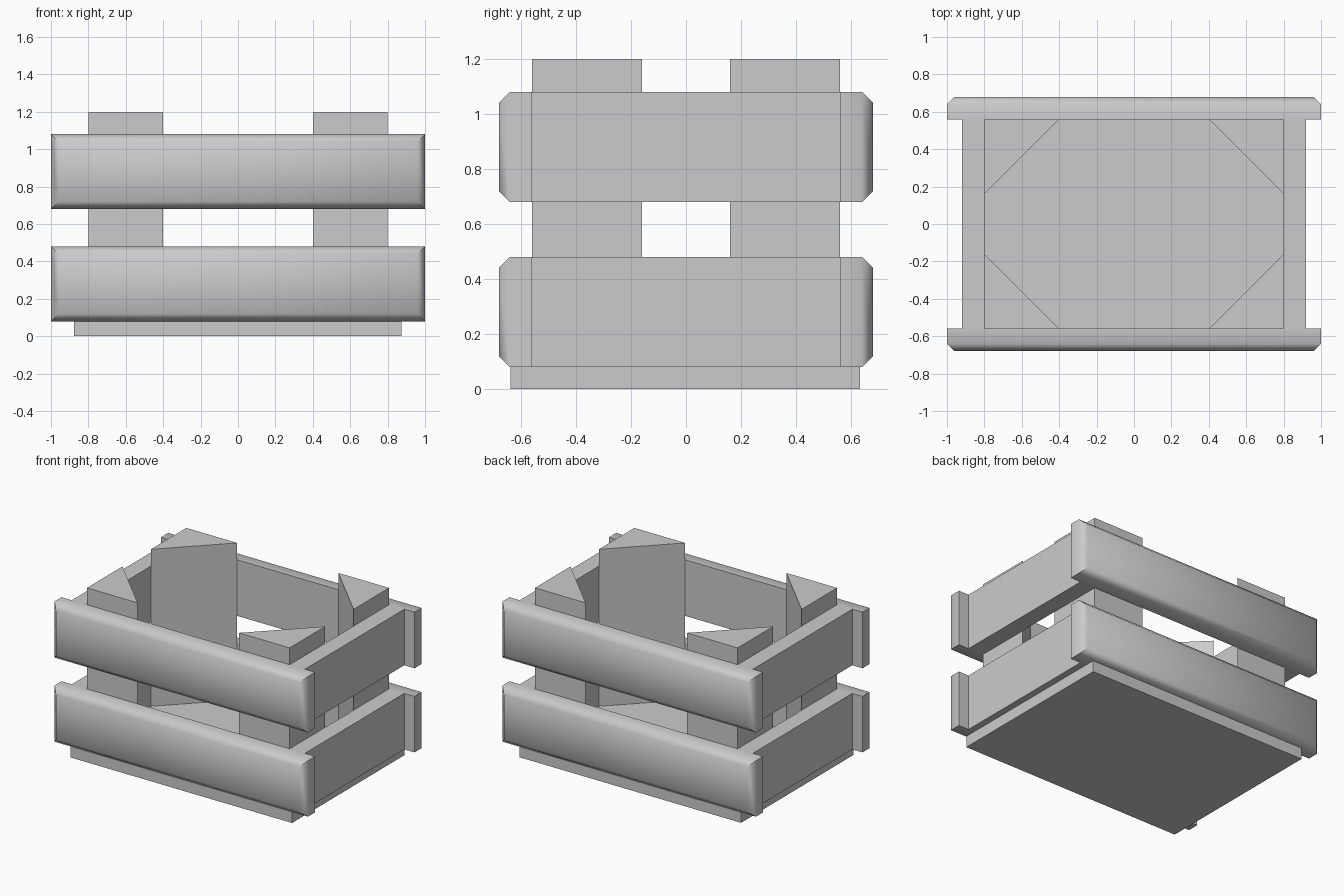
import bpy, bmesh, math
from mathutils import Matrix, Vector

if "Cube" in bpy.data.objects:
    bpy.data.objects.remove(bpy.data.objects["Cube"])


def finish(name, bm):
    bmesh.ops.recalc_face_normals(bm, faces=bm.faces[:])
    mesh = bpy.data.meshes.new(name)
    bm.to_mesh(mesh)
    bm.free()
    obj = bpy.data.objects.new(name, mesh)
    bpy.context.collection.objects.link(obj)
    return obj


def box_bm(center, size):
    bm = bmesh.new()
    m = Matrix.Translation(Vector(center)) @ Matrix.Diagonal((*size, 1))
    bmesh.ops.create_cube(bm, size=1, matrix=m)
    return bm


def long_slat(name, side, z):
    # Board with its outer face chamfered on all four edges
    bm = box_bm((0, side * 0.62, z), (2.0, 0.12, 0.4))
    edges = [e for e in bm.edges if all(v.co.y * side > 0.65 for v in e.verts)]
    bmesh.ops.bevel(bm, geom=edges, offset=0.04, segments=1, affect='EDGES')
    obj = finish(name, bm)
    bpy.ops.object.select_all(action='DESELECT')
    obj.select_set(True)
    bpy.context.view_layer.objects.active = obj
    bpy.ops.object.shade_smooth_by_angle(angle=math.radians(50))


def corner_post(name, sx, sy):
    # Triangular prism standing on the floor
    bm = bmesh.new()
    tri = [(0.8, 0.56), (0.4, 0.56), (0.8, 0.16)]
    face = bm.faces.new([bm.verts.new((sx * x, sy * y, 0.08)) for x, y in tri])
    ext = bmesh.ops.extrude_face_region(bm, geom=[face], use_keep_orig=True)
    top = [g for g in ext["geom"] if isinstance(g, bmesh.types.BMVert)]
    bmesh.ops.translate(bm, verts=top, vec=(0, 0, 1.12))
    finish(name, bm)


# Floor board
finish("floor", box_bm((-0.002, -0.003, 0.04), (1.75, 1.27, 0.08)))

# Two tiers of slats on all four sides
for tier, z in (("lower", 0.28), ("upper", 0.88)):
    for label, side in (("front", -1), ("back", 1)):
        long_slat(f"{tier}_{label}_slat", side, z)
    for label, side in (("left", -1), ("right", 1)):
        finish(f"{tier}_{label}_slat",
               box_bm((side * 0.86, 0, z), (0.12, 1.12, 0.4)))

# Corner posts
for xl, sx in (("left", -1), ("right", 1)):
    for yl, sy in (("front", -1), ("back", 1)):
        corner_post(f"{yl}_{xl}_post", sx, sy)
